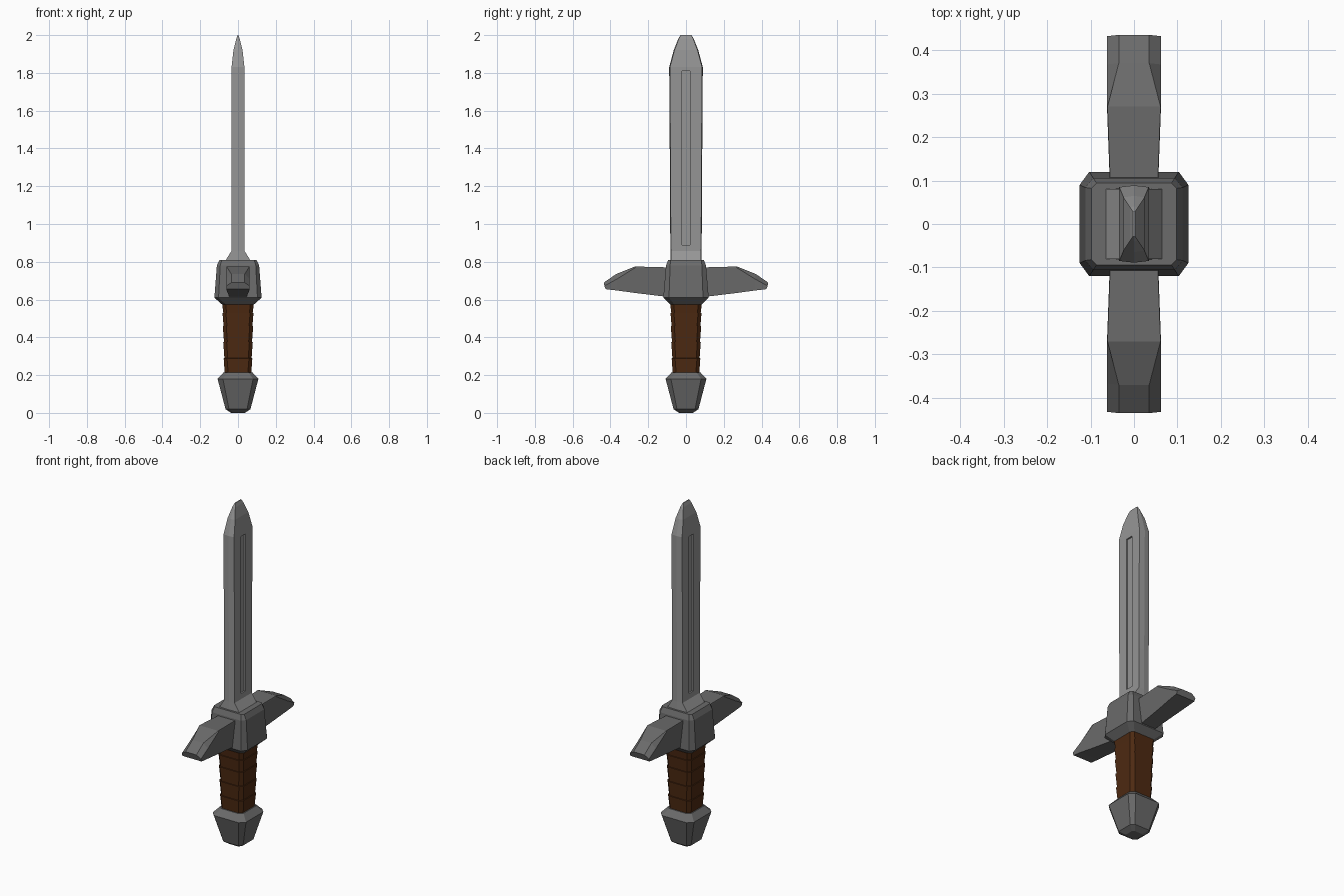
import bpy, bmesh

if "Cube" in bpy.data.objects:
    bpy.data.objects.remove(bpy.data.objects["Cube"])


def material(name, rgb):
    mat = bpy.data.materials.new(name)
    mat.diffuse_color = (*rgb, 1)
    mat.use_nodes = True
    mat.node_tree.nodes["Principled BSDF"].inputs["Base Color"].default_value = mat.diffuse_color
    return mat


def loft(name, rings, mat=None):
    """Skin matching rings of points into a closed flat-shaded solid."""
    bm = bmesh.new()
    rows = [[bm.verts.new(p) for p in ring] for ring in rings]
    n = len(rows[0])
    for a, b in zip(rows, rows[1:]):
        for i in range(n):
            j = (i + 1) % n
            bm.faces.new((a[i], a[j], b[j], b[i]))
    bm.faces.new(rows[0])
    bm.faces.new(rows[-1])
    bmesh.ops.recalc_face_normals(bm, faces=bm.faces)
    me = bpy.data.meshes.new(name)
    bm.to_mesh(me)
    bm.free()
    ob = bpy.data.objects.new(name, me)
    bpy.context.collection.objects.link(ob)
    if mat:
        me.materials.append(mat)
    return ob


def octagon(z, x, y, cx, cy):
    """Rectangle at height z, corners cut by cx and cy."""
    return [(x, y - cy, z), (x - cx, y, z), (cx - x, y, z), (-x, y - cy, z),
            (-x, cy - y, z), (cx - x, -y, z), (x - cx, -y, z), (x, cy - y, z)]


def blade_ring(z, x, y, edge):
    """Thick blade section with a blunt central edge."""
    return [(x, y, z), (0, y + edge, z), (-x, y, z),
            (-x, -y, z), (0, -y - edge, z), (x, -y, z)]


brown = material("leather", (0.075, 0.023, 0.006))
dark = material("dark_iron", (0.145, 0.145, 0.145))
steel = material("steel", (0.3, 0.3, 0.3))

# Pommel
loft("pommel", [octagon(z, r, r, c, c) for z, r, c in [
    (0, .037, .012), (.02, .066, .018), (.18, .108, .028), (.215, .076, .02)]], dark)

# Grip with overlapping leather bands
bands = [.21, .29, .375, .46, .53, .575]
rings = []
for lo, hi in zip(bands, bands[1:]):
    for z, extra in ((lo, 0), (hi - .001, .004)):
        r = .070 + .028 * (z - .21) * .9 + extra
        rings.append(octagon(z, r, r, .018, .018))
loft("grip", rings, brown)

# Guard block
loft("guard_block", [octagon(z, x, y, cx, cy) for z, x, y, cx, cy in [
    (.57, .08, .078, .018, .018), (.61, .125, .12, .022, .03),
    (.78, .112, .106, .018, .022), (.81, .098, .094, .012, .012)]], dark)

# Guard arms: y, top half width, top z, side half width, side z,
# bottom half width, bottom y, bottom z
arm = [(.08, .054, .77, .055, .765, .045, .08, .612),
       (.27, .061, .775, .062, .77, .054, .27, .635),
       (.37, .035, .735, .062, .708, .060, .365, .648),
       (.435, .035, .69, .062, .672, .062, .425, .655)]
for side, label in ((1, "back"), (-1, "front")):
    loft("guard_arm_" + label, [
        [(t, side * y, tz), (s, side * (y - .003), sz), (b, side * by, bz),
         (-b, side * by, bz), (-s, side * (y - .003), sz), (-t, side * y, tz)]
        for y, t, tz, s, sz, b, by, bz in arm], dark)

# Blade with flared base and wedge tip
blade = loft("blade", [blade_ring(*r) for r in [
    (.79, .066, .080, .003), (.81, .064, .080, .003), (.858, .034, .080, .003),
    (1.1, .034, .081, .003), (1.83, .034, .085, .004), (1.92, .024, .061, .004),
    (1.98, .009, .038, .003), (2.0, .002, .028, .001)]], steel)

# Fuller grooves cut into both flats
for side in (1, -1):
    x0, x1 = side * .025, side * .06
    cutter = loft("fuller_cutter", [
        [(x, -.022, .89), (x, .022, .89), (x, .022, 1.81), (x, -.022, 1.81)]
        for x in (x0, x1)], steel)
    cutter.hide_render = True
    cutter.hide_viewport = True
    mod = blade.modifiers.new("fuller", 'BOOLEAN')
    mod.operation = 'DIFFERENCE'
    mod.solver = 'EXACT'
    mod.object = cutter
